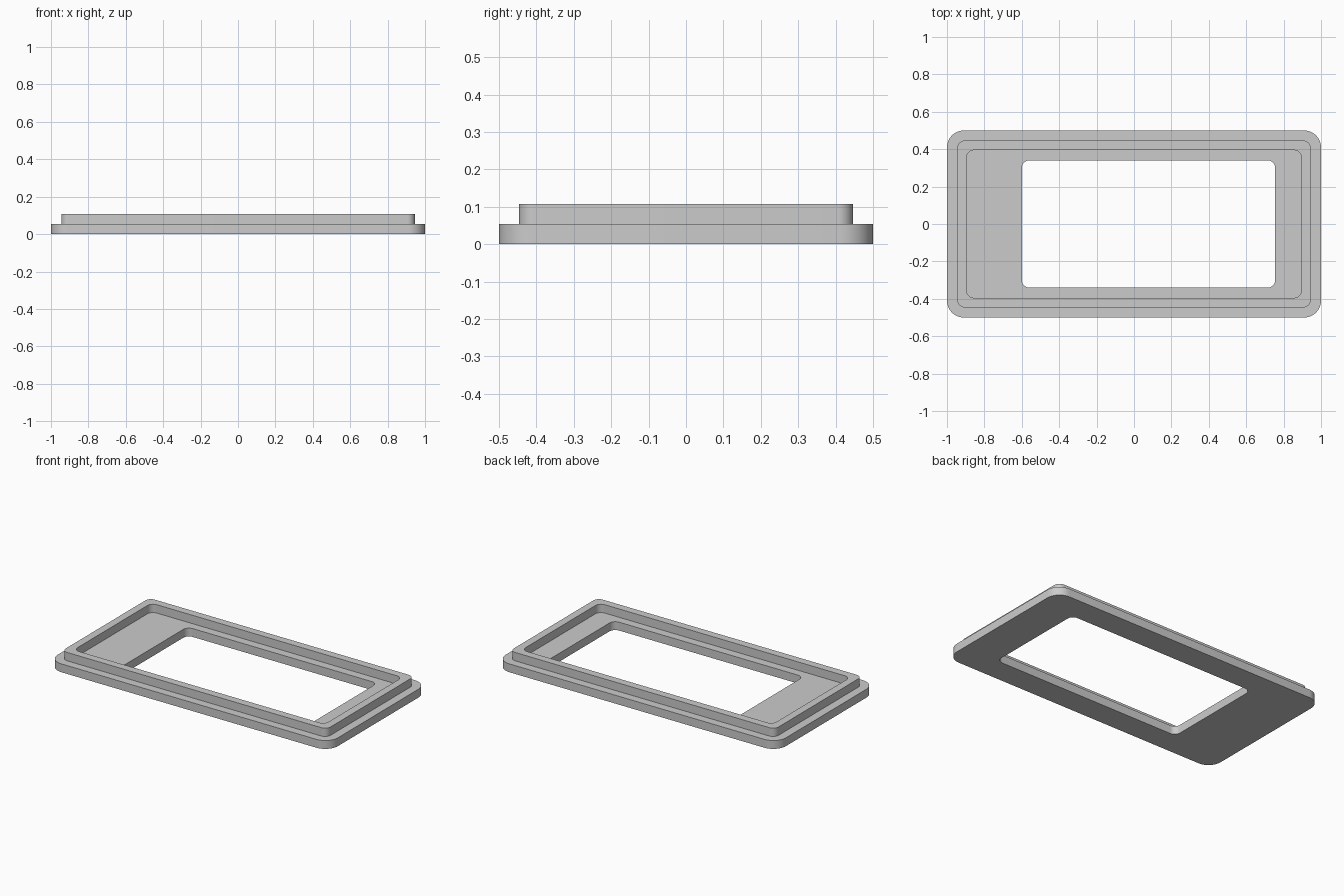
import bpy
import bmesh
from math import cos, sin, pi

cube = bpy.data.objects.get("Cube")
if cube:
    bpy.data.objects.remove(cube, do_unlink=True)

CORNER_STEPS = 10
STEP_Z, TOP_Z = 0.054, 0.108


def material(name, rgb):
    mat = bpy.data.materials.new(name)
    mat.use_nodes = True
    color = (*rgb, 1.0)
    mat.diffuse_color = color
    mat.node_tree.nodes["Principled BSDF"].inputs["Base Color"].default_value = color
    return mat


def rounded_loop(bm, x0, x1, half_y, radius, z):
    """Counter-clockwise rounded rectangle of vertices at height z."""
    centres = [(x1 - radius, half_y - radius), (x0 + radius, half_y - radius),
               (x0 + radius, radius - half_y), (x1 - radius, radius - half_y)]
    loop = []
    for quarter, (cx, cy) in enumerate(centres):
        for i in range(CORNER_STEPS + 1):
            a = (quarter + i / CORNER_STEPS) * pi / 2
            loop.append(bm.verts.new((cx + radius * cos(a), cy + radius * sin(a), z)))
    return loop


# Outlines: left, right, half depth, corner radius
base_outline = (-1.0, 1.0, 0.5, 0.09)
lip_outer = (-0.945, 0.945, 0.446, 0.04)
lip_inner = (-0.895, 0.895, 0.395, 0.04)
window = (-0.6, 0.755, 0.34, 0.04)

# Closed cross-section: out over the bottom, up the steps, down through the window
section = [(window, 0), (base_outline, 0), (base_outline, STEP_Z),
           (lip_outer, STEP_Z), (lip_outer, TOP_Z), (lip_inner, TOP_Z),
           (lip_inner, STEP_Z), (window, STEP_Z)]

bm = bmesh.new()
loops = [rounded_loop(bm, *outline, z) for outline, z in section]
for k, lower in enumerate(loops):
    upper = loops[(k + 1) % len(loops)]
    for i in range(len(lower)):
        j = (i + 1) % len(lower)
        bm.faces.new((lower[i], lower[j], upper[j], upper[i]))
bmesh.ops.recalc_face_normals(bm, faces=bm.faces)

mesh = bpy.data.meshes.new("stepped_frame")
bm.to_mesh(mesh)
bm.free()
mesh.materials.append(material("light grey", (0.6, 0.6, 0.6)))

frame = bpy.data.objects.new("stepped_frame", mesh)
bpy.context.collection.objects.link(frame)
bpy.ops.object.select_all(action="DESELECT")
frame.select_set(True)
bpy.context.view_layer.objects.active = frame
bpy.ops.object.shade_smooth_by_angle(angle=pi / 6)
